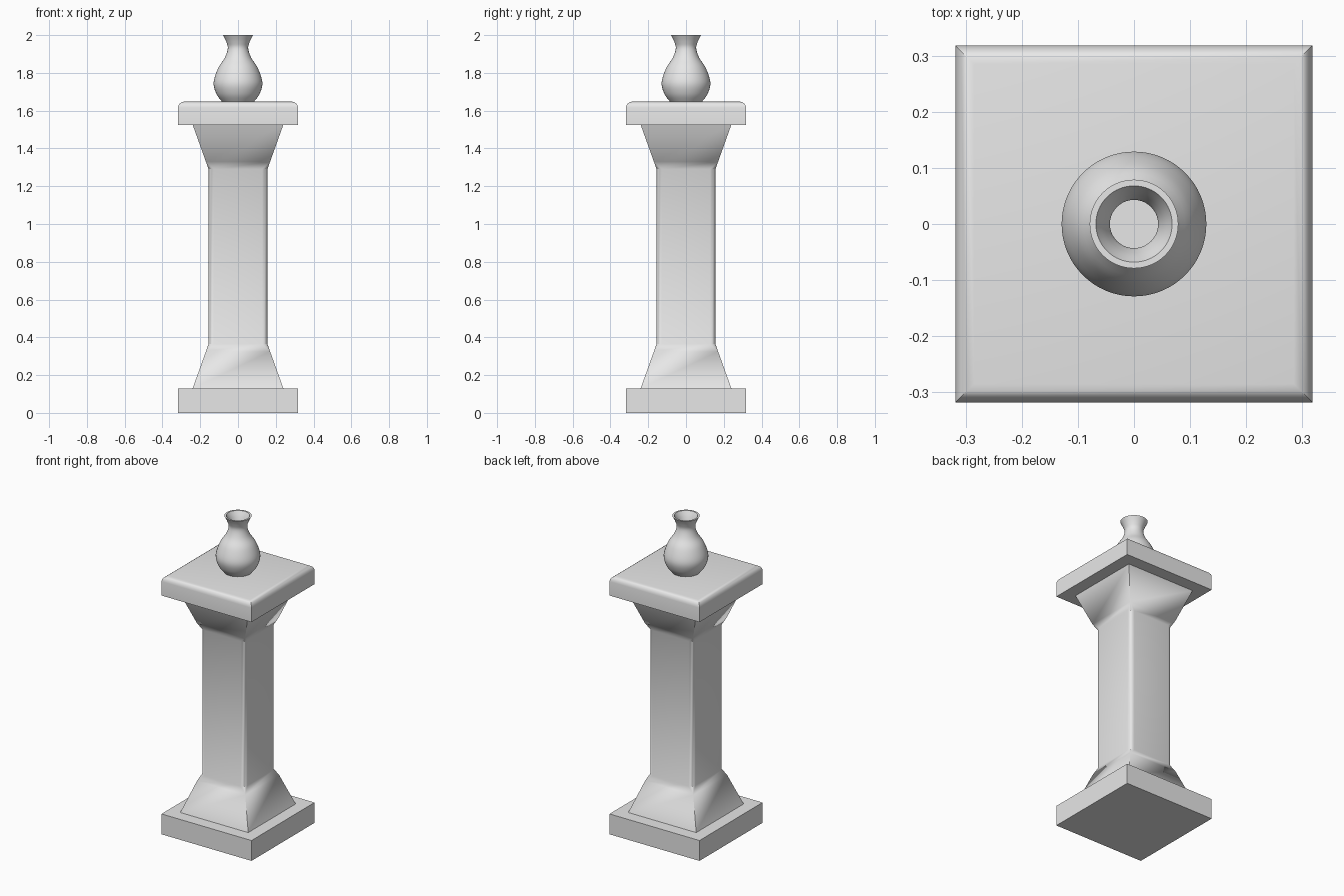
import bpy, bmesh, math
from mathutils import Vector

cube = bpy.data.objects.get("Cube")
if cube:
    bpy.data.objects.remove(cube, do_unlink=True)

stone = bpy.data.materials.new("grey_stone")
stone.use_nodes = True
GREY = (0.8, 0.8, 0.8, 1)
stone.diffuse_color = GREY
stone.node_tree.nodes["Principled BSDF"].inputs["Base Color"].default_value = GREY


def square_ring(half, radius, steps):
    """Square outline with rounded corners, counter-clockwise."""
    points = []
    for corner in range(4):
        mid = math.pi / 4 + corner * math.pi / 2
        centre = Vector((math.cos(mid), math.sin(mid))) * (half - radius) * math.sqrt(2)
        for i in range(steps + 1):
            a = corner * math.pi / 2 + i / steps * math.pi / 2
            points.append(centre + Vector((math.cos(a), math.sin(a))) * radius)
    return points


def circle_ring(radius, sides=64):
    return [Vector((math.cos(2 * math.pi * i / sides), math.sin(2 * math.pi * i / sides))) * radius
            for i in range(sides)]


def loft(name, rings, angle=30):
    """Skin a stack of (outline, height) rings and cap both ends."""
    bm = bmesh.new()
    loops = [[bm.verts.new((p.x, p.y, z)) for p in outline] for outline, z in rings]
    n = len(loops[0])
    for low, high in zip(loops, loops[1:]):
        for i in range(n):
            j = (i + 1) % n
            bm.faces.new((low[i], low[j], high[j], high[i]))
    bm.faces.new(loops[0][::-1])
    bm.faces.new(loops[-1])
    bmesh.ops.remove_doubles(bm, verts=bm.verts[:], dist=0.0005)
    bmesh.ops.recalc_face_normals(bm, faces=bm.faces[:])
    mesh = bpy.data.meshes.new(name)
    bm.to_mesh(mesh)
    bm.free()
    mesh.materials.append(stone)
    obj = bpy.data.objects.new(name, mesh)
    bpy.context.collection.objects.link(obj)
    bpy.ops.object.select_all(action='DESELECT')
    bpy.context.view_layer.objects.active = obj
    obj.select_set(True)
    bpy.ops.object.shade_smooth_by_angle(angle=math.radians(angle))
    return obj


def square_loft(name, profile, steps=4):
    return loft(name, [(square_ring(h, r, steps), z) for h, r, z in profile])


def smooth_curve(points, steps=5):
    """Catmull-Rom curve through (radius, height) points."""
    p = [Vector(q) for q in [points[0], *points, points[-1]]]
    curve = []
    for a, b, c, d in zip(p, p[1:], p[2:], p[3:]):
        for i in range(steps):
            t = i / steps
            curve.append(0.5 * (2 * b + (c - a) * t + (2 * a - 5 * b + 4 * c - d) * t ** 2
                                + (3 * b - a - 3 * c + d) * t ** 3))
    return curve + [p[-1]]


SLAB, FLARE, SHAFT, ROUND = 0.318, 0.24, 0.156, 0.028

# Plinth slab
square_loft("base_slab", [(SLAB, 0, 0), (SLAB, 0, 0.13)])

# Flared foot, rounded shaft and flared head; corner rounding fades into the flares
square_loft("column", [
    (FLARE, 0, 0.13), (0.17, 0, 0.325), (SHAFT, ROUND, 0.365),
    (SHAFT, ROUND, 1.29), (0.17, 0, 1.33), (FLARE, 0, 1.525)])

# Cap slab with a rounded upper edge
EDGE = 0.033
cap = [(SLAB, 0, 1.525)]
for i in range(5):
    a = i / 4 * math.pi / 2
    cap.append((SLAB - EDGE * (1 - math.cos(a)), 0, 1.648 - EDGE * (1 - math.sin(a))))
square_loft("cap_slab", cap)

# Hollow vase: outer wall up to the lip, then the inner wall down to the floor
outer = smooth_curve([(0.085, 1.648), (0.115, 1.69), (0.129, 1.75), (0.105, 1.825),
                      (0.07, 1.88), (0.054, 1.93), (0.062, 1.965), (0.079, 2.0)])
inner = [(max(p.x - 0.011, 0.01), p.y) for p in reversed(outer) if p.y > 1.665]
profile = [(p.x, p.y) for p in outer] + inner
loft("vase", [(circle_ring(r), z) for r, z in profile], 40)
